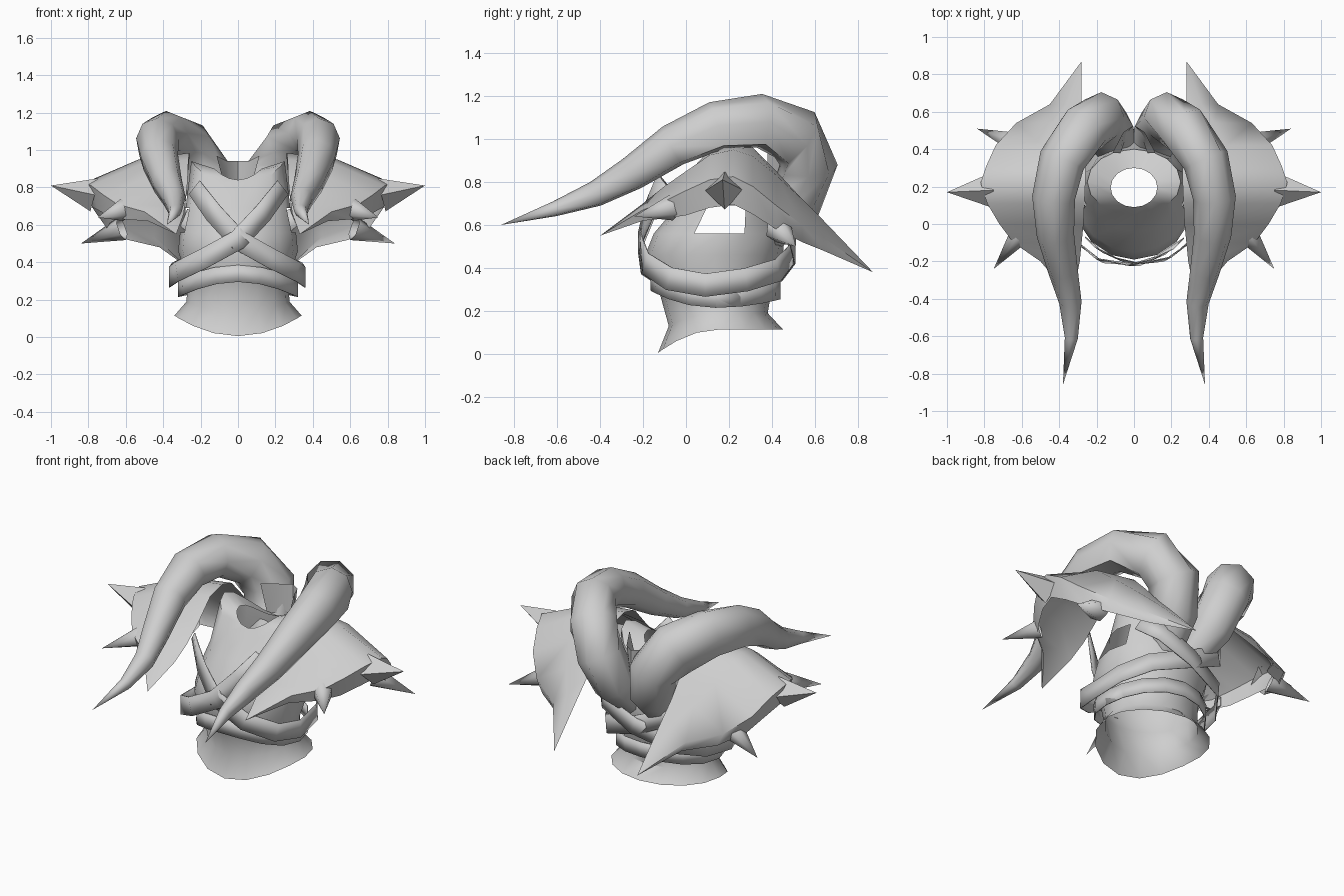
import bpy, bmesh, math
from mathutils import Vector

if "Cube" in bpy.data.objects:
    bpy.data.objects.remove(bpy.data.objects["Cube"])

grey = bpy.data.materials.new("light_grey")
grey.diffuse_color = (0.62, 0.62, 0.62, 1)
grey.use_nodes = True
grey.node_tree.nodes["Principled BSDF"].inputs["Base Color"].default_value = grey.diffuse_color


def finish(bm, name, angle=50, thick=0):
    """Turn a bmesh into a smooth-shaded object."""
    bmesh.ops.recalc_face_normals(bm, faces=bm.faces)
    me = bpy.data.meshes.new(name)
    bm.to_mesh(me)
    bm.free()
    me.materials.append(grey)
    ob = bpy.data.objects.new(name, me)
    bpy.context.collection.objects.link(ob)
    if thick:
        m = ob.modifiers.new("thickness", 'SOLIDIFY')
        m.thickness = thick
    bpy.ops.object.select_all(action='DESELECT')
    ob.select_set(True)
    bpy.context.view_layer.objects.active = ob
    bpy.ops.object.shade_smooth_by_angle(angle=math.radians(angle))
    return ob


def loft(rows, closed, skip=lambda c: False):
    """Bridge rows of points; skip drops faces by their centre."""
    bm = bmesh.new()
    vs = [[bm.verts.new(p) for p in r] for r in rows]
    n = len(rows[0])
    for a, b in zip(vs, vs[1:]):
        for i in range(n if closed else n - 1):
            j = (i + 1) % n
            q = (a[i], a[j], b[j], b[i])
            if not skip(sum((v.co for v in q), Vector()) / 4):
                bm.faces.new(q)
    bmesh.ops.remove_doubles(bm, verts=bm.verts, dist=0.0005)
    return bm


def tangents(pts):
    return [(pts[min(i + 1, len(pts) - 1)] - pts[max(i - 1, 0)]).normalized()
            for i in range(len(pts))]


def ring(rx, y0, y1, zf, n=16):
    cy, ry = (y0 + y1) / 2, (y1 - y0) / 2
    out = []
    for i in range(n):
        a = 2 * math.pi * i / n
        c, s = math.cos(a), math.sin(a)
        out.append((rx * c, cy + ry * s, zf(c, s)))
    return out


# Torso: open tube with a pointed, flared hem, arm holes and raised shoulders
hem = lambda c, s: 0.115 - (0.11 * s * s if s < 0 else 0.0)
torso = [ring(0.34, -0.13, 0.45, hem),
         ring(0.275, -0.08, 0.38, lambda c, s: 0.19 - 0.06 * min(s, 0) ** 2)]
for rx, y0, y1, z in [(0.27, -0.13, 0.40, 0.31), (0.32, -0.19, 0.45, 0.46),
                      (0.31, -0.15, 0.46, 0.56), (0.28, -0.04, 0.42, 0.69)]:
    torso.append(ring(rx, y0, y1, lambda c, s, z=z: z))
torso.append(ring(0.25, 0.05, 0.40, lambda c, s: 0.79 + 0.15 * c * c))
torso.append(ring(0.125, 0.09, 0.30, lambda c, s: 0.84 + 0.06 * c * c))
arm = lambda c: c.z > 0.57 and abs(c.x) > 0.22 and 0.07 < c.y < 0.31 and c.z < 0.72
finish(loft(torso, True, arm), "torso")

# Collar plate behind the neck
finish(loft([[(x * k, y, z - 0.03 * (abs(x) < 0.08)) for x, y in
              ((-0.1, 0.38), (-0.05, 0.49), (0, 0.53), (0.05, 0.49), (0.1, 0.38))]
             for k, z in ((0.7, 0.80), (1.15, 0.97))], False), "back_collar")


def strap(name, pts, half):
    """Flat band that follows the body."""
    pts = [Vector(p) for p in pts]
    rows = []
    for p, t in zip(pts, tangents(pts)):
        w = t.cross(Vector((p.x, p.y - 0.14, 0)).normalized()).normalized() * half
        rows.append((p - w, p + w))
    finish(loft(rows, False), name, thick=0.006)


# Crossed straps wrap from each shoulder round the waist to the back
wrap = [(-0.235, -0.10, 0.80), (-0.13, -0.17, 0.66), (0.0, -0.215, 0.52),
        (0.18, -0.19, 0.42), (0.32, -0.08, 0.35), (0.36, 0.09, 0.32),
        (0.34, 0.28, 0.345), (0.24, 0.43, 0.39), (0.0, 0.50, 0.47),
        (-0.20, 0.49, 0.56), (-0.29, 0.40, 0.64)]
for s, side in ((1, "right"), (-1, "left")):
    g = 1.0 if s > 0 else 1.025
    strap("cross_strap_" + side, [(s * x * g, (y - 0.14) * g + 0.14, z) for x, y, z in wrap], 0.054)

# Lower belt, raised at the front
belt = ring(0.32, -0.165, 0.44, lambda c, s: 0.26 + (0.08 if s < 0 else 0.04) * s * s)
strap("lower_belt", belt + belt[:2], 0.045)

# Horn centreline and radius
horn = [(0.08, 0.38, 0.56, 0.09), (0.125, 0.505, 0.70, 0.125), (0.175, 0.57, 0.88, 0.135),
        (0.27, 0.505, 1.02, 0.14), (0.385, 0.34, 1.085, 0.125), (0.43, 0.14, 1.06, 0.115),
        (0.42, -0.06, 0.97, 0.10), (0.38, -0.25, 0.84, 0.08), (0.34, -0.42, 0.745, 0.06),
        (0.335, -0.61, 0.675, 0.035), (0.38, -0.86, 0.60, 0.0)]
# Pauldron sections: y, then inner, top, outer and lower rim as x, z
pauldron = [(-0.40, 0.33, 0.55, 0.33, 0.55, 0.33, 0.55, 0.33, 0.55),
            (-0.20, 0.29, 0.66, 0.38, 0.70, 0.50, 0.67, 0.48, 0.62),
            (-0.10, 0.28, 0.73, 0.44, 0.78, 0.645, 0.71, 0.61, 0.63),
            (0.0, 0.27, 0.83, 0.49, 0.85, 0.72, 0.76, 0.69, 0.645),
            (0.11, 0.265, 0.95, 0.52, 0.925, 0.785, 0.81, 0.75, 0.68),
            (0.22, 0.26, 0.985, 0.53, 0.95, 0.82, 0.825, 0.78, 0.695),
            (0.31, 0.26, 0.96, 0.53, 0.92, 0.79, 0.78, 0.75, 0.65),
            (0.42, 0.27, 0.85, 0.49, 0.83, 0.74, 0.69, 0.70, 0.58),
            (0.54, 0.28, 0.72, 0.43, 0.72, 0.63, 0.60, 0.59, 0.52),
            (0.64, 0.28, 0.62, 0.36, 0.62, 0.45, 0.54, 0.42, 0.48),
            (0.87, 0.28, 0.38, 0.28, 0.38, 0.28, 0.38, 0.28, 0.38)]
# Spikes: base centre, tip, base radius, sides
spikes = [((0.77, 0.18, 0.76), (1.0, 0.17, 0.81), 0.09, 4),
          ((0.62, -0.07, 0.68), (0.75, -0.24, 0.64), 0.06, 6),
          ((0.62, 0.43, 0.58), (0.84, 0.51, 0.50), 0.065, 6)]

for s, side in ((1, "right"), (-1, "left")):
    pts = [Vector((s * x, y, z)) for x, y, z, r in horn]
    rows = []
    for p, t, h in zip(pts, tangents(pts), horn):
        u = (Vector((1, 0, 0)) - t * t.x).normalized()
        v = t.cross(u)
        sec = []
        for k in range(8):
            a = math.pi * k / 4
            # the outer upper corner is fuller
            cs, sn = s * math.cos(a), math.sin(a)
            f = 1.2 if cs > 0.5 and -sn > 0.5 else 1.0
            sec.append(p + (u * math.cos(a) + v * math.sin(a)) * h[3] * f)
        rows.append(sec)
    finish(loft(rows, True), "horn_" + side, 70)

    rows = [[(s * q[i], q[0], q[i + 1]) for i in (1, 3, 5, 7)] for q in pauldron]
    finish(loft(rows, False), "pauldron_" + side, 50)

    for k, (b, tip, r, sides) in enumerate(spikes):
        b, tip = (Vector((s * p[0], p[1], p[2])) for p in (b, tip))
        d = tip - b
        bm = bmesh.new()
        bmesh.ops.create_cone(bm, cap_ends=False, segments=sides, radius1=r, radius2=0, depth=d.length)
        q = d.to_track_quat('Z', 'Y')
        for v in bm.verts:
            v.co = q @ v.co + (b + tip) / 2
        bmesh.ops.remove_doubles(bm, verts=bm.verts, dist=0.0005)
        finish(bm, f"spike_{side}_{k + 1}", 65)
